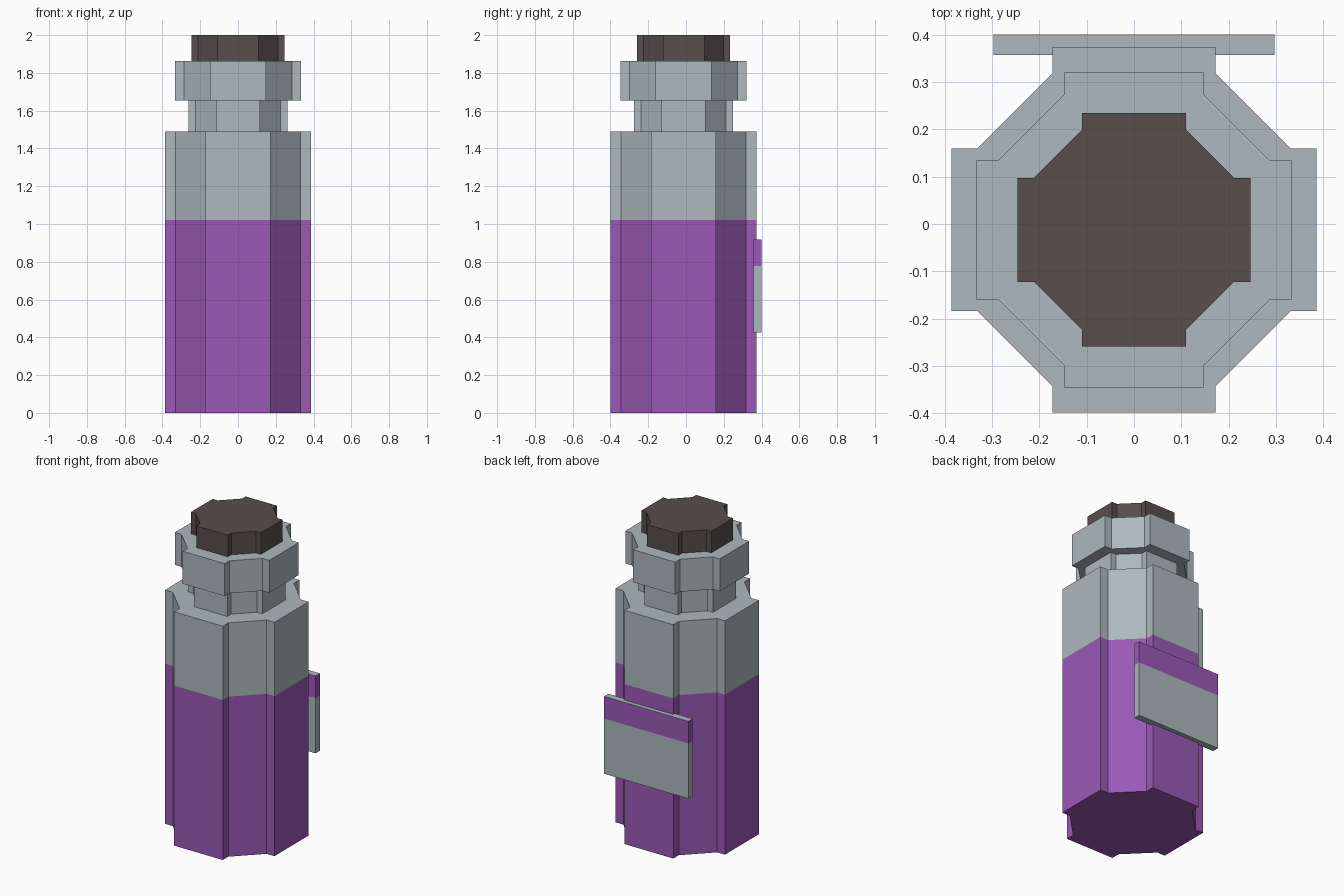
import bpy, bmesh

cube = bpy.data.objects.get("Cube")
if cube:
    bpy.data.objects.remove(cube, do_unlink=True)


def material(name, srgb):
    lin = [((c / 255 + 0.055) / 1.055) ** 2.4 for c in srgb] + [1.0]
    mat = bpy.data.materials.new(name)
    mat.use_nodes = True
    mat.diffuse_color = lin
    mat.node_tree.nodes["Principled BSDF"].inputs["Base Color"].default_value = lin
    return mat


GLASS = material("pale_glass", (173, 185, 189))
LIQUID = material("purple_liquid", (155, 89, 182))
CORK = material("dark_cork", (87, 78, 77))
CENTRE_Y = -0.0125


def stepped_octagon(r):
    """Octagon outline whose four axis-facing sides stand proud."""
    a, b = r * 0.445, r * 0.857      # arm half-width, depth of the step
    corner = [(r, -a), (r, a), (b, a), (a, b)]
    points = []
    for _ in range(4):
        points += corner
        corner = [(-y, x) for x, y in corner]
    # keep one continuous ring: the step point before each arm is also needed
    ring = []
    for i in range(0, 16, 4):
        p = points[i]
        before = (b, -a)
        for _ in range(i // 4):
            before = (-before[1], before[0])
        ring += [before, p, points[i + 1], points[i + 2]]
    return ring


def prism(name, outline, levels, mats, cap_mats=(0, 0)):
    """Stack an outline through the z levels; each band takes the next material."""
    bm = bmesh.new()
    rings = [[bm.verts.new((x, y, z)) for x, y in outline] for z in levels]
    n = len(outline)
    for band, (low, high) in enumerate(zip(rings, rings[1:])):
        for i in range(n):
            j = (i + 1) % n
            face = bm.faces.new((low[i], low[j], high[j], high[i]))
            face.material_index = band
    bm.faces.new(rings[0][::-1]).material_index = cap_mats[0]
    bm.faces.new(rings[-1]).material_index = cap_mats[1]
    bmesh.ops.recalc_face_normals(bm, faces=bm.faces)
    mesh = bpy.data.meshes.new(name)
    bm.to_mesh(mesh)
    bm.free()
    for m in mats:
        mesh.materials.append(m)
    obj = bpy.data.objects.new(name, mesh)
    bpy.context.collection.objects.link(obj)
    return obj


# Bottle, neck, lip and stopper: name, radius, z levels, materials, cap materials
parts = [
    ("bottle_body", 0.386, (0, 1.02, 1.49), (LIQUID, GLASS), (0, 1)),
    ("bottle_neck", 0.262, (1.49, 1.655), (GLASS,), (0, 0)),
    ("bottle_lip", 0.333, (1.655, 1.862), (GLASS,), (0, 0)),
    ("cork_stopper", 0.2465, (1.862, 2.0), (CORK,), (0, 0)),
]
for name, radius, levels, mats, caps in parts:
    prism(name, stepped_octagon(radius), levels, mats, caps).location.y = CENTRE_Y

# Label plate on the back, with a purple band near its top
plate = [(-0.297, 0.357), (0.297, 0.357), (0.297, 0.4), (-0.297, 0.4)]
prism("label_plate", plate, (0.425, 0.777, 0.918), (GLASS, LIQUID), (0, 0))
